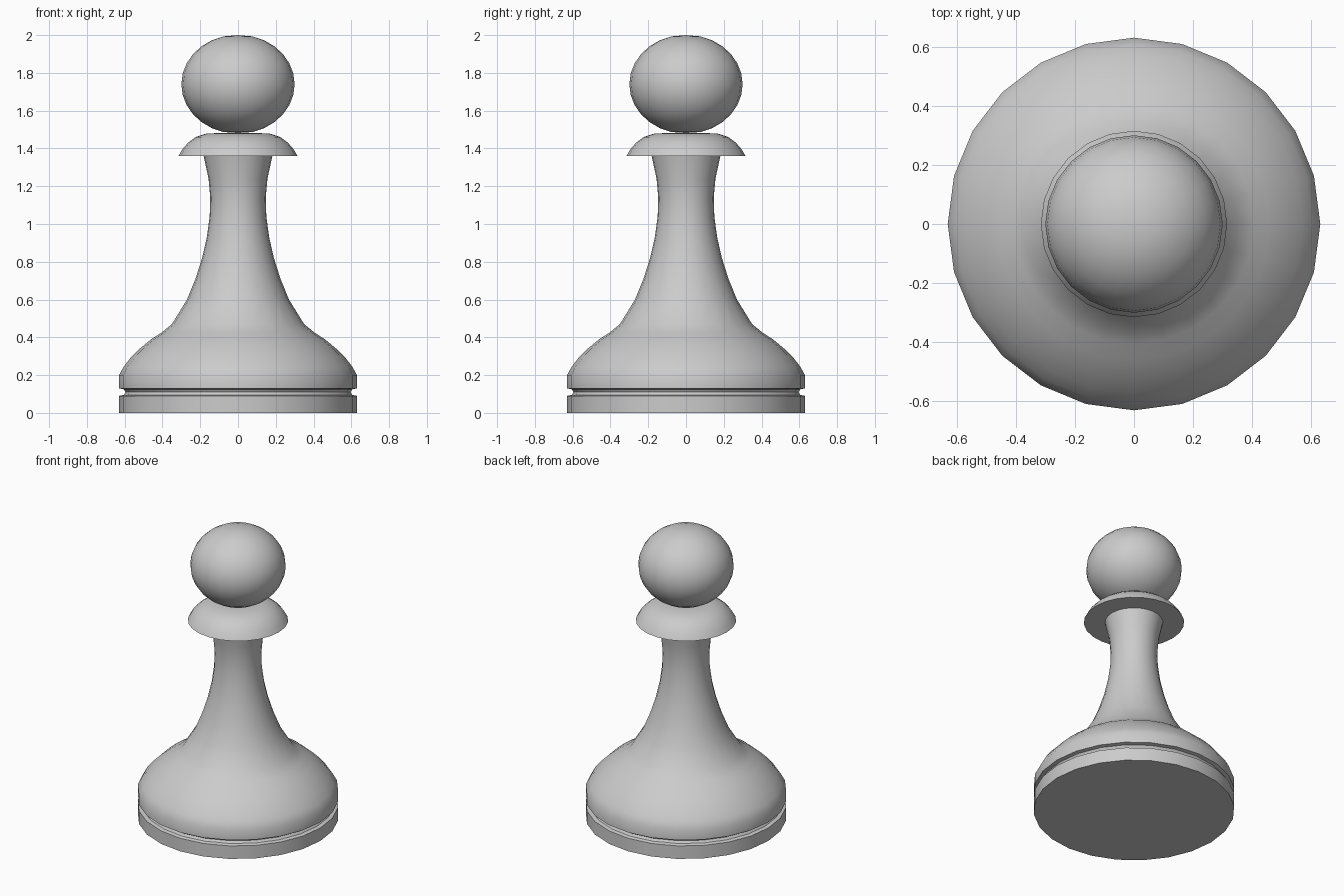
import bpy, bmesh, math

SIDES = 24

cube = bpy.data.objects.get("Cube")
if cube:
    bpy.data.objects.remove(cube, do_unlink=True)

grey = bpy.data.materials.new("plain grey")
grey.use_nodes = True
grey.diffuse_color = (0.6, 0.6, 0.6, 1)
grey.node_tree.nodes["Principled BSDF"].inputs["Base Color"].default_value = grey.diffuse_color


def lathe(name, profile, smooth_angle=35):
    """Turn a (radius, height) profile around the z axis."""
    bm = bmesh.new()
    verts = [bm.verts.new((0, r, z)) for r, z in profile]
    edges = [bm.edges.new(pair) for pair in zip(verts, verts[1:])]
    bmesh.ops.spin(bm, geom=verts + edges, axis=(0, 0, 1), cent=(0, 0, 0),
                   angle=math.tau, steps=SIDES)
    bmesh.ops.remove_doubles(bm, verts=bm.verts, dist=0.0005)
    bmesh.ops.recalc_face_normals(bm, faces=bm.faces)
    mesh = bpy.data.meshes.new(name)
    bm.to_mesh(mesh)
    bm.free()
    mesh.materials.append(grey)
    obj = bpy.data.objects.new(name, mesh)
    bpy.context.collection.objects.link(obj)
    bpy.ops.object.select_all(action="DESELECT")
    obj.select_set(True)
    bpy.context.view_layer.objects.active = obj
    bpy.ops.object.shade_smooth_by_angle(angle=math.radians(smooth_angle))


def arc(radius, height, middle, start, end, steps):
    """Elliptical profile between two angles in degrees."""
    angles = [math.radians(start + (end - start) * i / steps) for i in range(steps + 1)]
    return [(radius * math.cos(a), middle + height * math.sin(a)) for a in angles]


# Foot with its groove, rounded base and flared stem
lathe("base_and_stem", [
    (0, 0), (0.63, 0), (0.63, 0.09), (0.605, 0.095), (0.595, 0.11), (0.605, 0.125),
    (0.63, 0.13), (0.63, 0.2), (0.605, 0.245), (0.57, 0.29), (0.52, 0.34),
    (0.46, 0.39), (0.405, 0.425), (0.35, 0.47),
    (0.27, 0.6), (0.225, 0.71), (0.19, 0.82), (0.165, 0.93), (0.15, 1.04),
    (0.147, 1.14), (0.156, 1.24), (0.182, 1.36)])

# Collar with a flat underside
lathe("collar", [
    (0, 1.36), (0.315, 1.36), (0.295, 1.395), (0.265, 1.43),
    (0.225, 1.46), (0.17, 1.478), (0.1, 1.482), (0, 1.482)])

# Slightly flattened ball
lathe("head", [(0, 1.482)] + arc(0.3, 0.262, 1.74, -75, 75, 12) + [(0, 2.0)])
